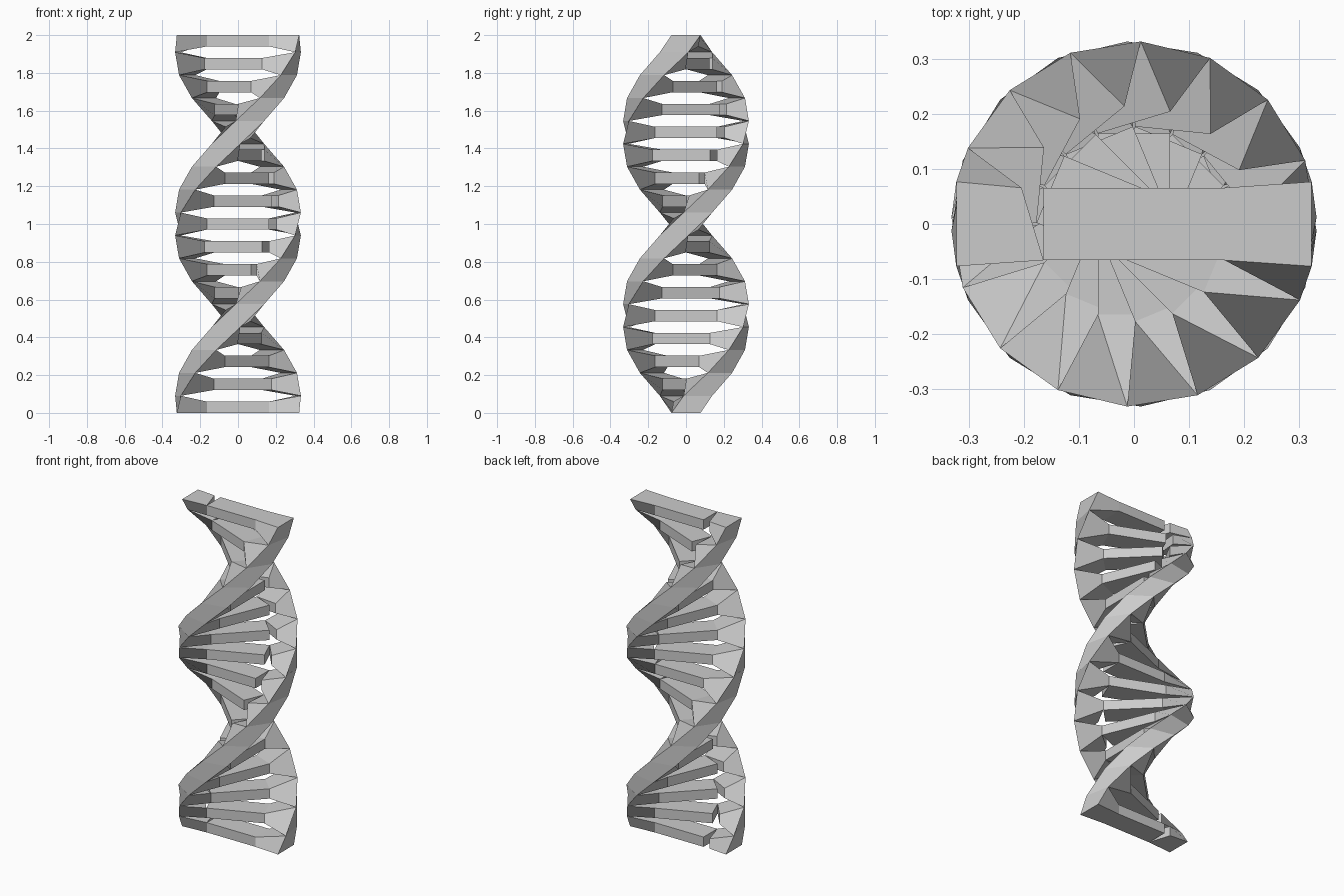
import bpy, bmesh
from math import cos, sin, pi

if "Cube" in bpy.data.objects:
    bpy.data.objects.remove(bpy.data.objects["Cube"])

N = 17                     # rungs, one full turn over the height
H = 0.03                   # half rung thickness
W = 0.066                  # half rung width
STEP = (2 - 2 * H) / (N - 1)
TURN = 2 * pi / (N - 1)
R_IN, R_OUT, W_OUT = 0.165, 0.324, 0.077


def point(r, t, z, a):
    """Radial / tangential / height position turned by angle a."""
    return (r * cos(a) - t * sin(a), r * sin(a) + t * cos(a), z)


def block(bm, ring_a, ring_b, caps=(True, True)):
    """Solid between two four-cornered rings."""
    a = [bm.verts.new(p) for p in ring_a]
    b = [bm.verts.new(p) for p in ring_b]
    for i in range(4):
        j = (i + 1) % 4
        bm.faces.new((a[i], a[j], b[j], b[i]))
    if caps[0]:
        bm.faces.new(a[::-1])
    if caps[1]:
        bm.faces.new(b)


def finish(bm, name):
    bmesh.ops.remove_doubles(bm, verts=bm.verts[:], dist=1e-5)
    bmesh.ops.recalc_face_normals(bm, faces=bm.faces[:])
    me = bpy.data.meshes.new(name)
    bm.to_mesh(me)
    bm.free()
    ob = bpy.data.objects.new(name, me)
    bpy.context.collection.objects.link(ob)


# Rungs: flat bars, each turned one step further
bm = bmesh.new()
for k in range(N):
    z, a = H + k * STEP, k * TURN
    rings = [[point(r, t, z + dz, a) for t, dz in
              ((-W, -H), (W, -H), (W, H), (-W, H))] for r in (-R_IN, R_IN)]
    block(bm, *rings)
finish(bm, "rungs")

# Strands: flared rung ends that meet their neighbours along the outer ribbon
for name, offset, notch in (("strand_long_side", 0, 0), ("strand_notched_side", pi, 0.04)):
    bm = bmesh.new()
    for k in range(N):
        z, a = H + k * STEP, k * TURN + offset
        lo = (-STEP / 2, -TURN / 2) if k > 0 else (-H, 0)
        hi = (STEP / 2, TURN / 2) if k < N - 1 else (H, 0)
        inner = [point(R_IN + (notch if t < 0 else 0), t, z + dz, a) for t, dz in
                 ((-W, -H), (W, -H), (W, H), (-W, H))]
        outer = [point(R_OUT, t, z + d[0], a + d[1]) for t, d in
                 ((-W_OUT, lo), (W_OUT, lo), (W_OUT, hi), (-W_OUT, hi))]
        block(bm, inner, outer)
    finish(bm, name)
